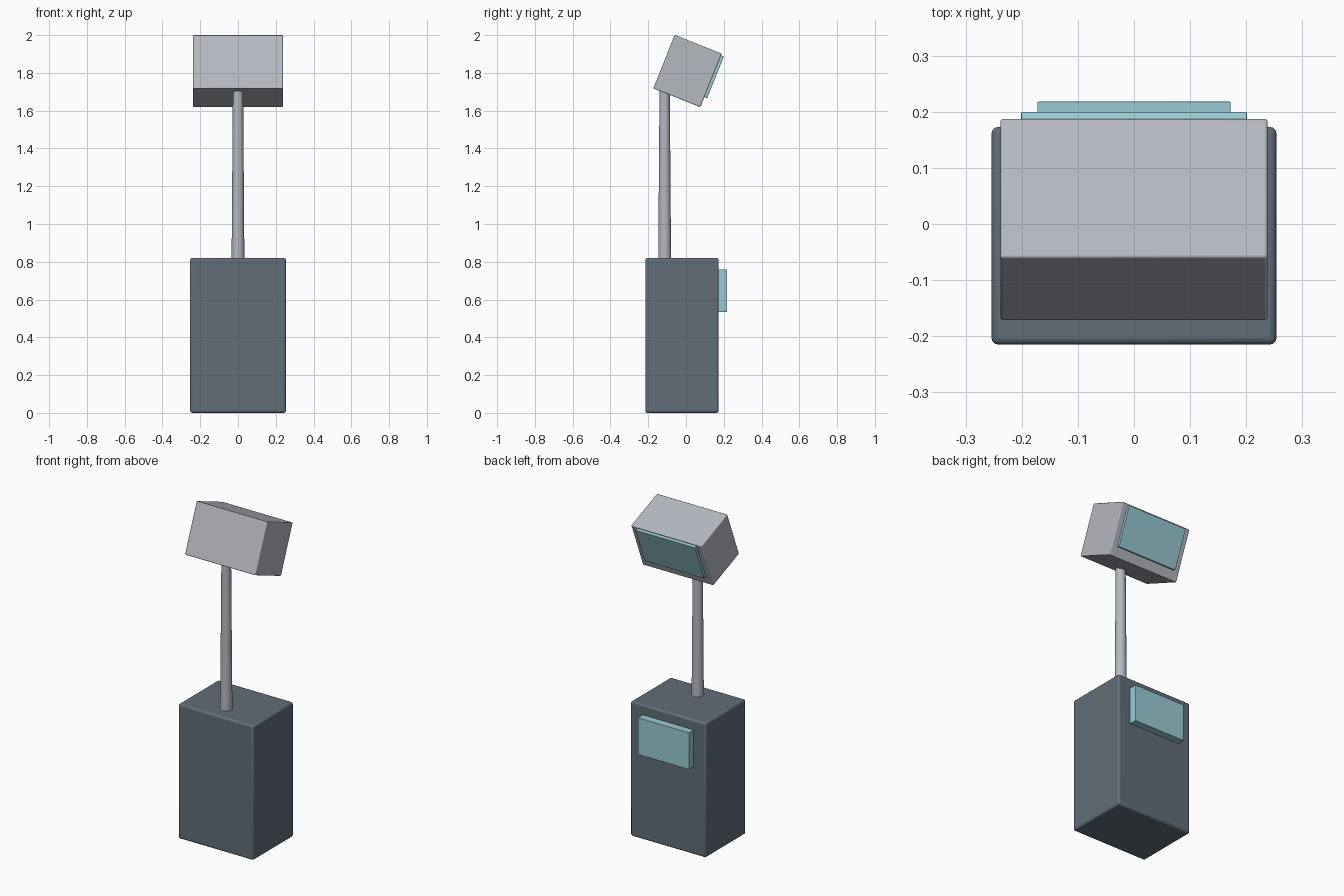
import bpy
import math
from mathutils import Matrix

if "Cube" in bpy.data.objects:
    bpy.data.objects.remove(bpy.data.objects["Cube"], do_unlink=True)


def material(name, rgb):
    m = bpy.data.materials.new(name)
    m.use_nodes = True
    color = (*rgb, 1.0)
    m.diffuse_color = color
    m.node_tree.nodes["Principled BSDF"].inputs["Base Color"].default_value = color
    return m


slate = material("slate blue", (0.12, 0.155, 0.19))
grey = material("light grey", (0.46, 0.48, 0.52))
aqua = material("pale aqua", (0.32, 0.60, 0.66))


def finish(obj, name, mat):
    obj.name = name
    obj.data.materials.append(mat)
    bpy.ops.object.shade_smooth_by_angle(angle=math.radians(35))
    return obj


def box(name, size, center, mat, bevel, frame=Matrix()):
    """Box with softened edges, placed inside a local frame."""
    bpy.ops.mesh.primitive_cube_add(size=1)
    obj = bpy.context.object
    obj.data.transform(Matrix.Diagonal((*size, 1)))
    obj.matrix_world = frame @ Matrix.Translation(center)
    if bevel:
        mod = obj.modifiers.new("soft edges", "BEVEL")
        mod.width = bevel
        mod.segments = 3
    return finish(obj, name, mat)


# Pedestal cabinet with its rear panel
box("cabinet", (0.508, 0.388, 0.82), (0, -0.021, 0.41), slate, 0.012)
box("cabinet_panel", (0.344, 0.05, 0.225), (0, 0.193, 0.647), aqua, 0.002)

# Tapered post, sunk into the cabinet and the head
bpy.ops.mesh.primitive_cone_add(vertices=20, radius1=0.034, radius2=0.027,
                                depth=0.94, location=(0, -0.113, 1.27))
finish(bpy.context.object, "post", grey)

# Tilted head with its screen
tilt = Matrix.Translation((0, 0.008, 1.81)) @ Matrix.Rotation(math.radians(-21.8), 4, "X")
box("head", (0.476, 0.268, 0.305), (0, 0, 0), grey, 0.005, tilt)
box("head_screen", (0.402, 0.03, 0.238), (0, 0.135, 0.024), aqua, 0.002, tilt)
